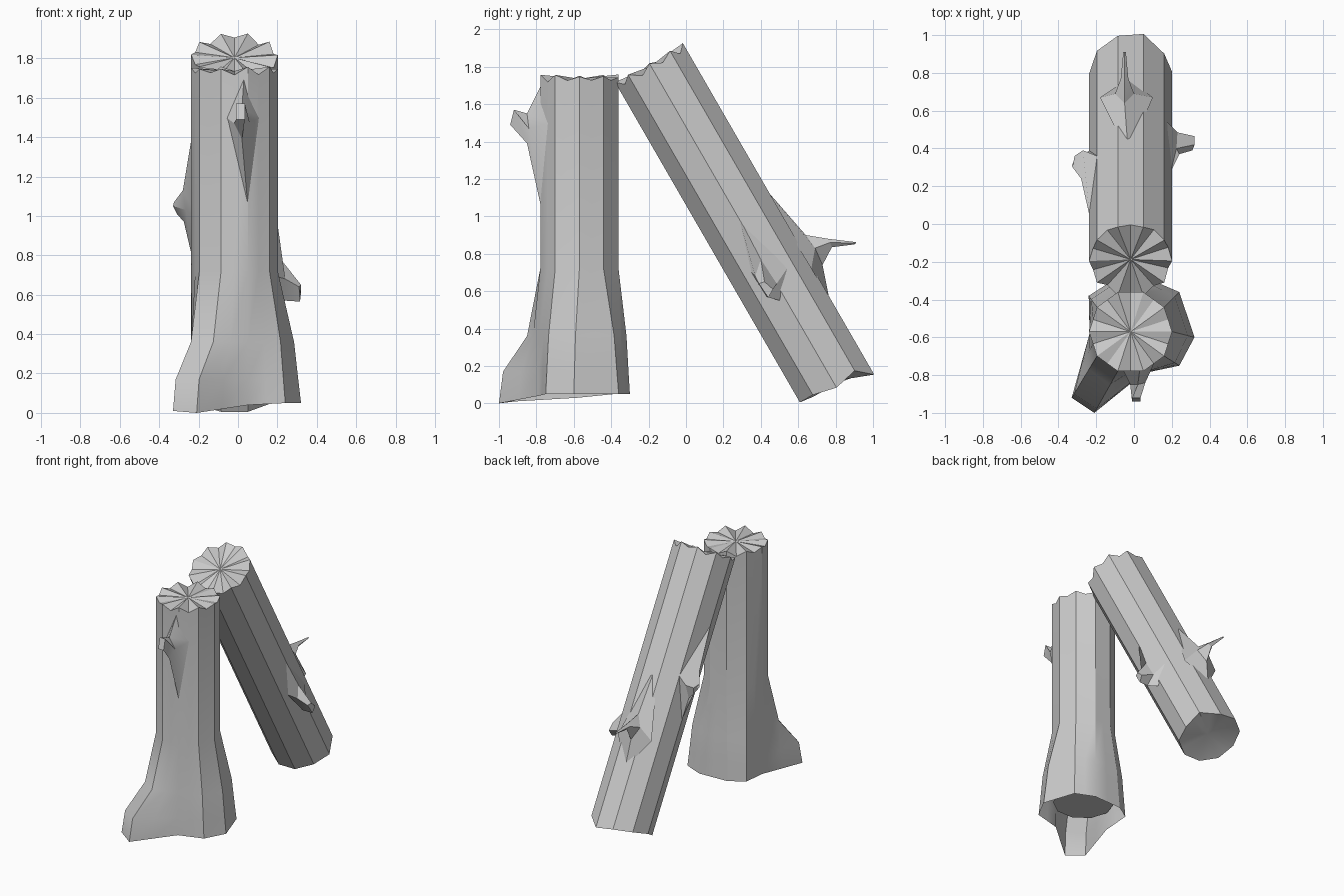
import bpy, math, random
from mathutils import Matrix, Vector

if "Cube" in bpy.data.objects:
    bpy.data.objects.remove(bpy.data.objects["Cube"])

random.seed(4)
R = 0.22
DECAGON = [(R * math.cos(math.radians(36 * k)), R * math.sin(math.radians(36 * k))) for k in range(10)]


def make(name, verts, faces, matrix=None, angle=30):
    mesh = bpy.data.meshes.new(name)
    mesh.from_pydata(verts, [], faces)
    mesh.update()
    ob = bpy.data.objects.new(name, mesh)
    bpy.context.collection.objects.link(ob)
    if matrix:
        ob.matrix_world = matrix
    bpy.ops.object.select_all(action='DESELECT')
    ob.select_set(True)
    bpy.context.view_layer.objects.active = ob
    bpy.ops.object.shade_smooth_by_angle(angle=math.radians(angle))
    return ob


def loft(rings, caps):
    """Skin equal-sized rings; caps maps a ring index to its centre point."""
    n = len(rings[0])
    verts = [Vector(p) for ring in rings for p in ring]
    faces = [(a * n + i, a * n + (i + 1) % n, (a + 1) * n + (i + 1) % n, (a + 1) * n + i)
             for a in range(len(rings) - 1) for i in range(n)]
    for a, centre in caps.items():
        c = len(verts)
        verts.append(Vector(centre))
        for i in range(n):
            p, q = a * n + i, a * n + (i + 1) % n
            faces.append((p, q, c) if a else (q, p, c))
    return verts, faces


def halved(ring):
    """Add the midpoint of every side."""
    out = []
    for i, p in enumerate(ring):
        p, q = Vector(p), Vector(ring[(i + 1) % len(ring)])
        out += [p, (p + q) / 2]
    return out


def jagged(z, low, high):
    """Broken rim of twenty points."""
    ring = halved([(x, y, z) for x, y in DECAGON])
    return [p + Vector((0, 0, random.uniform(0.3, 1) * (high if i % 2 == 0 else low)))
            for i, p in enumerate(ring)]


# Standing stump with flared roots
SX, SY = -0.018, -0.57
foot = [(0.32, -0.60, 0.05), (0.24, -0.36, 0.05), (0.10, -0.30, 0.05), (-0.13, -0.31, 0.05),
        (-0.24, -0.38, 0.05), (-0.235, -0.58, 0.03), (-0.33, -0.92, 0.01), (-0.21, -1.0, 0),
        (0.05, -0.79, 0.04), (0.24, -0.75, 0.05)]


def flare(z, w, w_root):
    ring = []
    for k, (x, y) in enumerate(DECAGON):
        t = w_root if k in (6, 7) else w
        ring.append((x + (foot[k][0] - SX - x) * t, y + (foot[k][1] - SY - y) * t, z))
    return halved(ring)


base = halved([(x - SX, y - SY, z) for x, y, z in foot])
rings = [base, flare(0.17, 0.88, 0.9), flare(0.36, 0.7, 0.32), flare(0.72, 0, 0),
         jagged(1.735, -0.02, 0.025)]
make("standing_stump", *loft(rings, {4: (0, 0, 1.735)}), Matrix.Translation((SX, SY, 0)))

# Recessed disc under the stump
make("stump_underside", [(x * 0.97, y * 0.97, 0.16) for x, y in DECAGON],
     [tuple(reversed(range(10)))], Matrix.Translation((SX, SY, 0)))

# Leaning log with broken ends
ends = [-0.03, 0, -0.07, -0.05, -0.03, -0.01, -0.01, 0, 0, 0]
bottom = halved([(x, y, ends[k]) for k, (x, y) in enumerate(DECAGON)])
rings = [bottom, halved([(x, y, 0.3) for x, y in DECAGON]), jagged(1.965, -0.035, 0.012)]
make("leaning_log", *loft(rings, {0: (0, 0, 0.01), 2: (0, 0, 1.955)}),
     Matrix.Translation((SX, 0.79, 0.11)) @ Matrix.Rotation(math.radians(30), 4, 'X'))


# Branch stubs: four-sided lofts from trunk surface to tip
def branch(name, *rings):
    n = len(rings) - 1
    tip = sum((Vector(p) for p in rings[n]), Vector()) / 4
    make(name, *loft(rings, {n: tip}), angle=25)


# Each ring runs top, one side, bottom, other side
branch("stump_branch",
       [(0.03, -0.775, 1.70), (-0.06, -0.77, 1.5), (0.05, -0.775, 1.05), (0.11, -0.73, 1.5)],
       [(0.02, -0.85, 1.55), (-0.02, -0.85, 1.47), (0.02, -0.85, 1.39), (0.06, -0.84, 1.47)],
       [(-0.01, -0.92, 1.57), (-0.01, -0.94, 1.49), (0.035, -0.94, 1.49), (0.035, -0.92, 1.57)])

branch("log_back_branch",
       [(-0.03, 0.37, 1.21), (0.10, 0.67, 0.72), (-0.03, 0.77, 0.54), (-0.18, 0.67, 0.74)],
       [(-0.05, 0.64, 0.90), (0.0, 0.69, 0.83), (-0.05, 0.73, 0.74), (-0.10, 0.69, 0.83)],
       [(-0.05, 0.76, 0.88), (-0.03, 0.77, 0.86), (-0.05, 0.78, 0.835), (-0.07, 0.77, 0.86)],
       [(-0.05, 0.91, 0.862), (-0.043, 0.91, 0.857), (-0.05, 0.90, 0.85), (-0.057, 0.91, 0.857)])

branch("log_right_branch",
       [(0.195, 0.28, 1.0), (0.17, 0.35, 0.70), (0.20, 0.50, 0.55), (0.175, 0.54, 0.72)],
       [(0.225, 0.40, 0.77), (0.24, 0.37, 0.68), (0.24, 0.43, 0.57), (0.23, 0.485, 0.64)],
       [(0.32, 0.42, 0.65), (0.31, 0.39, 0.64), (0.315, 0.44, 0.565), (0.32, 0.465, 0.61)])

branch("log_left_branch",
       [(-0.235, 0.04, 1.40), (-0.195, 0.36, 1.12), (-0.235, 0.39, 0.80), (-0.195, 0.14, 0.98)],
       [(-0.28, 0.24, 1.13), (-0.27, 0.39, 1.08), (-0.275, 0.36, 0.97), (-0.265, 0.23, 1.03)],
       [(-0.325, 0.30, 1.07), (-0.315, 0.36, 1.06), (-0.31, 0.35, 1.01), (-0.33, 0.31, 1.05)])
